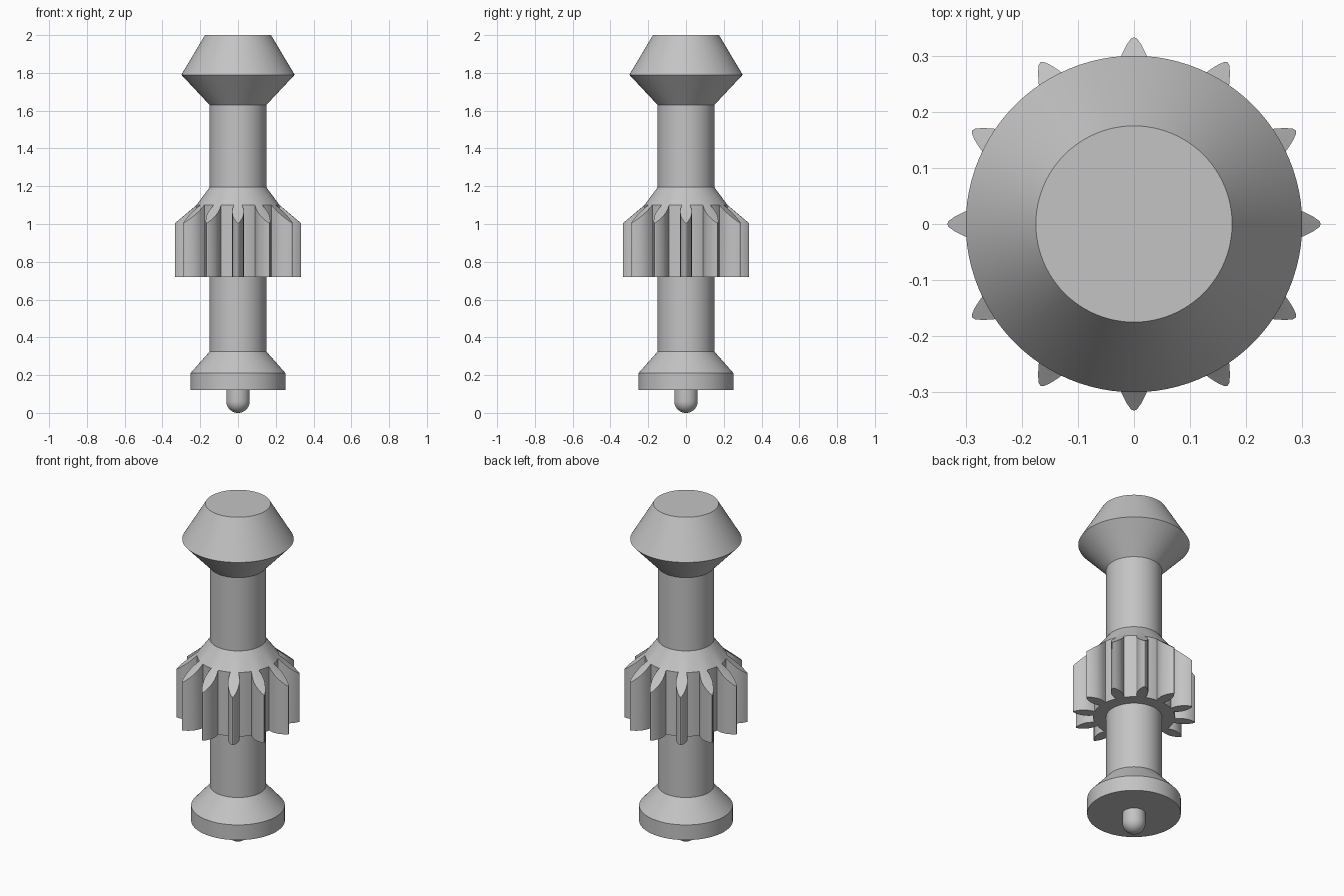
import bpy, bmesh, math

if "Cube" in bpy.data.objects:
    bpy.data.objects.remove(bpy.data.objects["Cube"])

steel = bpy.data.materials.new("steel grey")
steel.diffuse_color = (0.55, 0.55, 0.55, 1)
steel.use_nodes = True
steel.node_tree.nodes["Principled BSDF"].inputs["Base Color"].default_value = steel.diffuse_color


def rings_to_object(name, rings, angle=30):
    """Skin a stack of closed rings; rings that coincide are welded."""
    bm = bmesh.new()
    rows = [[bm.verts.new(p) for p in ring] for ring in rings]
    n = len(rows[0])
    for a, b in zip(rows, rows[1:]):
        for i in range(n):
            j = (i + 1) % n
            bm.faces.new((a[i], a[j], b[j], b[i]))
    bmesh.ops.remove_doubles(bm, verts=bm.verts, dist=1e-5)
    bmesh.ops.holes_fill(bm, edges=[e for e in bm.edges if e.is_boundary
                                    and abs(e.verts[0].co.z - 2.0) < 1e-4], sides=0)
    mesh = bpy.data.meshes.new(name)
    bm.to_mesh(mesh)
    bm.free()
    mesh.materials.append(steel)
    mesh.shade_smooth()
    mesh.set_sharp_from_angle(angle=math.radians(angle))
    obj = bpy.data.objects.new(name, mesh)
    bpy.context.collection.objects.link(obj)
    return obj


def lathe(name, profile, n=96):
    t = [2 * math.pi * i / n for i in range(n)]
    return rings_to_object(name, [[(r * math.cos(a), r * math.sin(a), z) for a in t]
                                  for r, z in profile])


# Round-ended pin, foot flange and lower shaft
pin = [(0.062 * math.sin(k * math.pi / 20), 0.062 - 0.062 * math.cos(k * math.pi / 20))
       for k in range(11)]
lathe("foot_and_lower_shaft", pin + [(0.062, 0.12), (0.252, 0.12), (0.252, 0.21),
                                     (0.15, 0.325), (0.15, 0.72)])

# Upper shaft and double-cone head
lathe("upper_shaft_and_head", [(0.15, 1.195), (0.15, 1.63), (0.30, 1.79), (0.175, 2.0)])

# Pinion gear: 12 leaf-shaped teeth, chamfered towards the shaft
ROOT, TEETH = 0.22, 12
half = [(0.22, 0.022), (0.24, 0.028), (0.265, 0.031), (0.285, 0.028),
        (0.303, 0.022), (0.32, 0.013), (0.331, 0.005)]
tooth = [(r, -w) for r, w in half] + [(0.333, 0)] + [(r, w) for r, w in reversed(half)]
base = math.asin(0.022 / ROOT)
step = 2 * math.pi / TEETH
outline, root = [], []          # (radius, angle) pairs
for k in range(TEETH):
    c = k * step
    for i, (r, w) in enumerate(tooth):
        outline.append((r, c + math.asin(w / r)))
        root.append((ROOT, c - base + 2 * base * i / (len(tooth) - 1)))
    for i in range(1, 5):       # valley floor
        p = (ROOT, c + base + (step - 2 * base) * i / 5)
        outline.append(p)
        root.append(p)


def place(points, z, radius=None):
    return [((radius or r) * math.cos(a), (radius or r) * math.sin(a),
             z(r) if callable(z) else z) for r, a in points]


rings_to_object("pinion_gear", [
    place(root, 0.72, 0.15), place(root, 0.72), place(outline, 0.72),
    place(outline, lambda r: 1.1 - (r - ROOT) * 0.095 / 0.113),
    place(root, 1.1), place(root, 1.195, 0.15)], 25)
